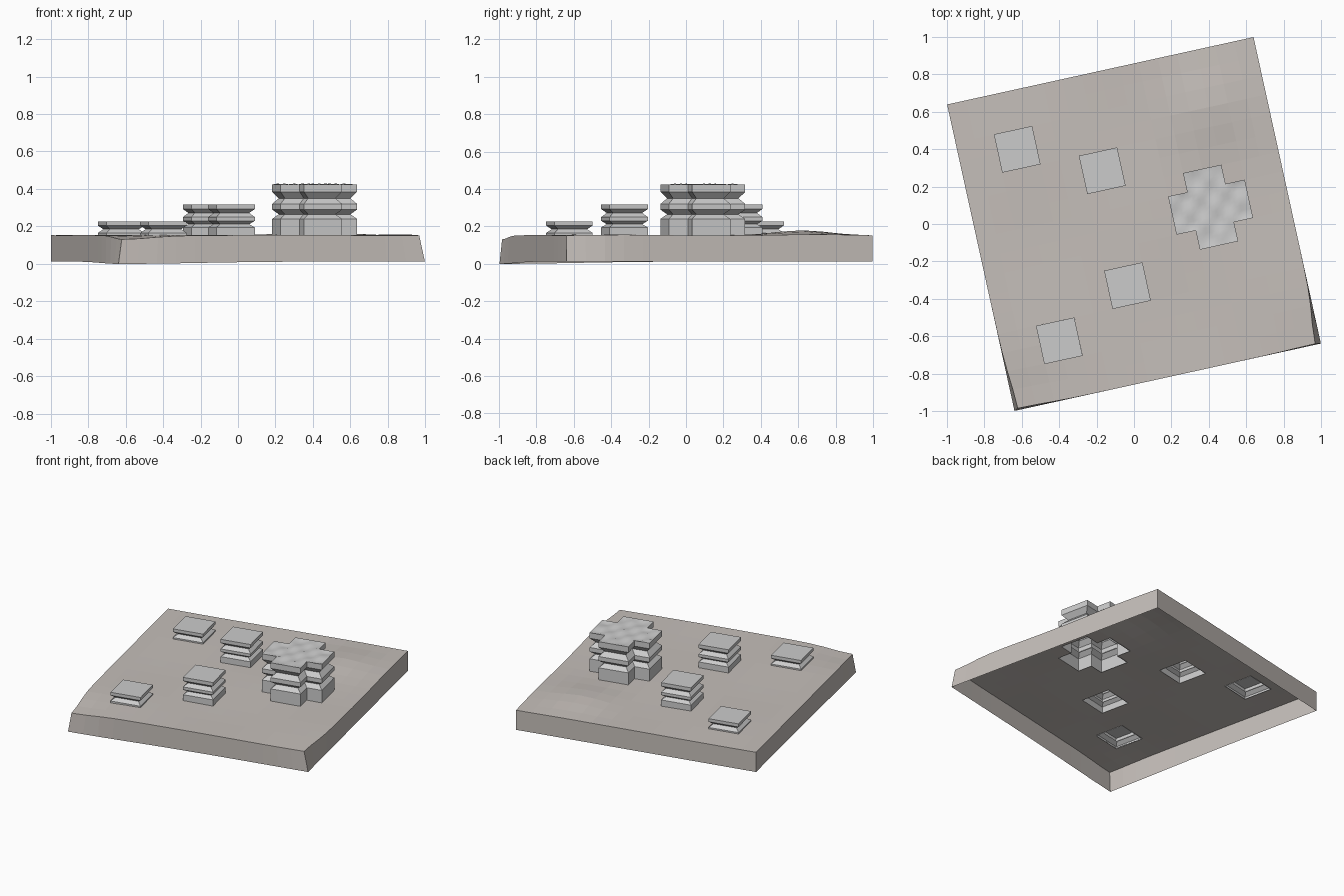
import bpy, bmesh, math
from mathutils import Matrix, Vector

if "Cube" in bpy.data.objects:
    bpy.data.objects.remove(bpy.data.objects["Cube"])

N = 16                       # ground cells per side
HALF = 0.837
C = 2 * HALF / N             # cell size
ROT = Matrix.Rotation(math.radians(12.4), 4, 'Z')
PLUS = (4 * C, 0.0)          # centre of the cross-shaped tower


def gauss(u, v, cu, cv, r):
    return math.exp(-((u - cu) ** 2 + (v - cv) ** 2) / (r * r))


def in_hole(u, v, towers):
    if any(abs(u - a) < C and abs(v - b) < C for a, b in towers):
        return True
    du, dv = abs(u - PLUS[0]), abs(v - PLUS[1])
    return (du < 2 * C and dv < C) or (du < C and dv < 2 * C)


def finish(bm, name, colour=None):
    bm.transform(ROT)
    me = bpy.data.meshes.new(name)
    bm.to_mesh(me)
    bm.free()
    ob = bpy.data.objects.new(name, me)
    bpy.context.collection.objects.link(ob)
    if colour:
        mat = bpy.data.materials.new(name)
        mat.diffuse_color = colour
        mat.use_nodes = True
        mat.node_tree.nodes["Principled BSDF"].inputs["Base Color"].default_value = mat.diffuse_color
        me.materials.append(mat)
    return ob


def square(a, b):
    return [(a - C, b - C), (a + C, b - C), (a + C, b + C), (a - C, b + C)]


def cross(a, b):
    s, l = C, 2 * C
    pts = [(-s, -l), (s, -l), (s, -s), (l, -s), (l, s), (s, s),
           (s, l), (-s, l), (-s, s), (-l, s), (-l, -s), (-s, -s)]
    return [(a + x, b + y) for x, y in pts]


def inset(pts, d):
    # right-angled outline moved inwards by d
    out = []
    for i, p in enumerate(pts):
        p = Vector(p)
        e1 = (p - Vector(pts[i - 1])).normalized()
        e2 = (Vector(pts[(i + 1) % len(pts)]) - p).normalized()
        out.append(p + d * Vector((-e1.y - e2.y, e1.x + e2.x)))
    return out


def tower(name, outline, profile):
    # hollow shell, open below, stacked from outline rings
    bm = bmesh.new()
    prev = None
    n = len(outline)
    for z, d in profile:
        ring = [bm.verts.new((p.x, p.y, z)) for p in inset(outline, d)]
        if prev:
            for i in range(n):
                j = (i + 1) % n
                bm.faces.new((prev[i], prev[j], ring[j], ring[i]))
        prev = ring
    return bm, prev


# ground sheet with holes below the towers, and a skirt around it
low = [(-5 * C, 5 * C), (-5 * C, -5 * C)]
mid = [(-C, 3 * C), (-C, -3 * C)]
bm = bmesh.new()
bmesh.ops.create_grid(bm, x_segments=N, y_segments=N, size=HALF)
bmesh.ops.delete(bm, geom=[f for f in bm.faces
                           if in_hole(*f.calc_center_median().xy, low + mid)], context='FACES')
rim = [e for e in bm.edges if e.is_boundary and
       all(max(abs(v.co.x), abs(v.co.y)) > HALF - 1e-4 for v in e.verts)]
res = bmesh.ops.extrude_edge_only(bm, edges=rim)
bottom = {g for g in res['geom'] if isinstance(g, bmesh.types.BMVert)}
for v in bm.verts:
    u, w = v.co.xy
    if v in bottom:
        v.co.z = 0.013 - 0.013 * gauss(u, w, -HALF, -HALF, 0.6)
    else:
        left = gauss(u, w, -HALF, -HALF, 0.22)
        right = gauss(u, w, HALF, -HALF, 0.2)
        v.co.z = (0.153 + 0.003 * math.sin(5 * u + 1) * math.cos(6 * w)
                  + 0.025 * gauss(u, w, 0.5, 0.52, 0.2) - 0.022 * left)
        v.co.x += 0.02 * left - 0.03 * right
        v.co.y += 0.01 * left + 0.005 * right
bmesh.ops.recalc_face_normals(bm, faces=bm.faces)
finish(bm, "ground", (0.56, 0.52, 0.49, 1))

# small towers: one and two storeys
LOW = [(0.15, 0), (0.165, 0), (0.185, 0.025), (0.205, 0), (0.227, 0)]
MID = [(0.15, 0), (0.195, 0), (0.212, 0.025), (0.23, 0), (0.25, 0),
       (0.272, 0.025), (0.293, 0), (0.318, 0)]
for label, spots, prof in (("low_tower", low, LOW), ("mid_tower", mid, MID)):
    for k, spot in enumerate(spots):
        bm, top = tower(label, square(*spot), prof)
        bm.faces.new(top)
        finish(bm, f"{label}_{k + 1}")

# tall cross-shaped tower
TALL = [(0.15, 0), (0.24, 0), (0.265, 0.03), (0.29, 0), (0.32, 0),
        (0.35, 0.03), (0.385, 0), (0.425, 0)]
bm, top = tower("tall", cross(*PLUS), TALL)
finish(bm, "cross_tower")

# its uneven top
bm = bmesh.new()
bmesh.ops.create_grid(bm, x_segments=16, y_segments=16, size=2 * C)
bmesh.ops.delete(bm, geom=[f for f in bm.faces
                           if min(abs(f.calc_center_median().x), abs(f.calc_center_median().y)) > C],
                 context='FACES')
for v in bm.verts:
    if v.is_boundary:
        v.co.z = 0.425
    else:
        x, y = v.co.xy
        v.co.z = 0.422 + 0.007 * math.sin(45 * x + 0.5) * math.cos(40 * y)
    v.co.x += PLUS[0]
    v.co.y += PLUS[1]
for f in bm.faces:
    f.smooth = True
finish(bm, "cross_tower_top")
